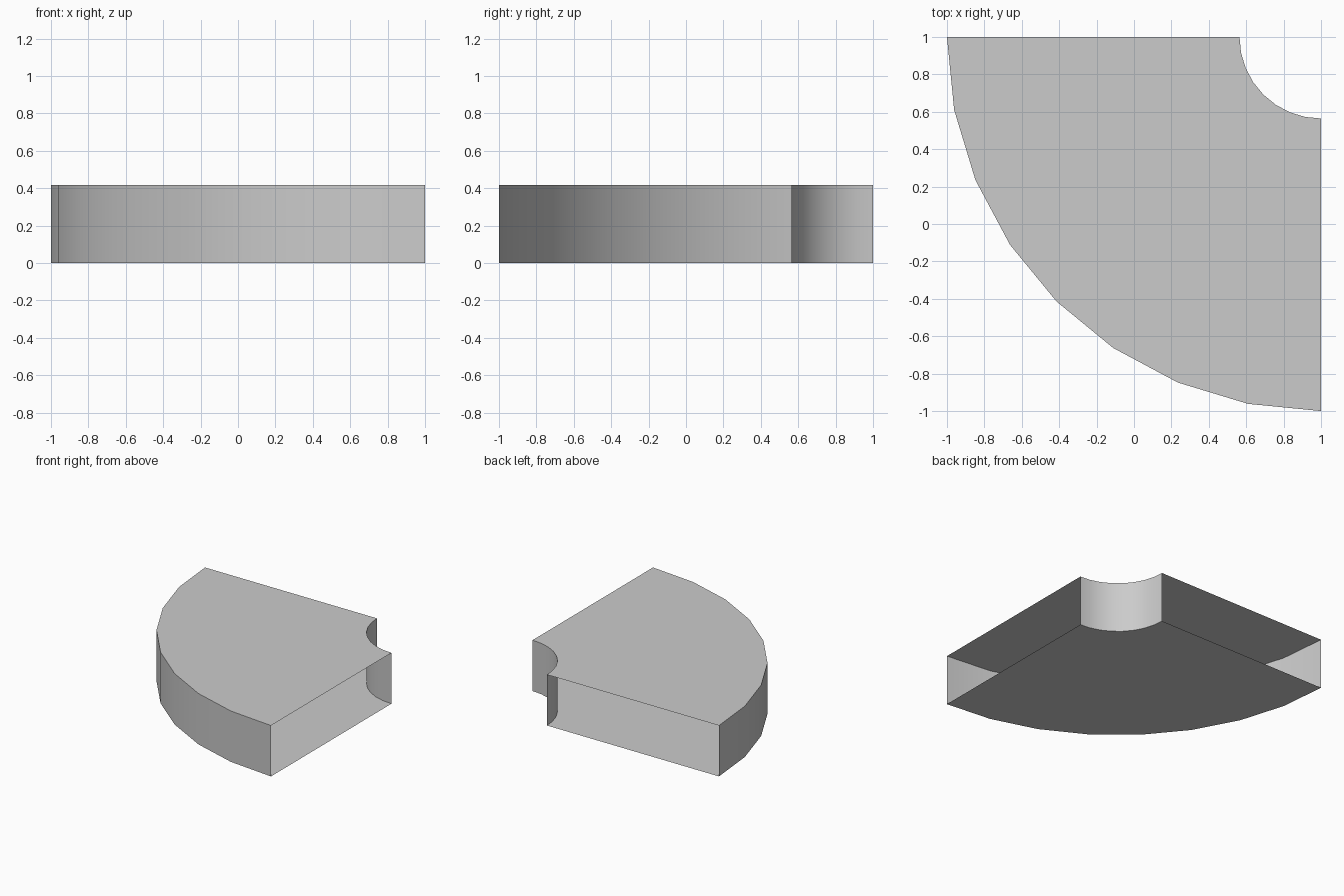
import bpy, bmesh
from math import cos, sin, pi, radians

if "Cube" in bpy.data.objects:
    bpy.data.objects.remove(bpy.data.objects["Cube"])

CX, CY = 1.0, 1.0            # centre of the quarter bend
R_OUT, R_IN, HEIGHT, SEGS = 2.0, 0.436, 0.418, 8

bm = bmesh.new()


def arc(radius, z):
    """Quarter arc of vertices from the back end to the right end."""
    return [bm.verts.new((CX - radius * cos(pi / 2 * i / SEGS),
                          CY - radius * sin(pi / 2 * i / SEGS), z))
            for i in range(SEGS + 1)]


out_low, out_top = arc(R_OUT, 0), arc(R_OUT, HEIGHT)
in_low, in_top = arc(R_IN, 0), arc(R_IN, HEIGHT)

# Duct walls: outer, top, inner, bottom; both ends stay open
loops = [out_low, out_top, in_top, in_low]
for a, b in zip(loops, loops[1:] + loops[:1]):
    for i in range(SEGS):
        bm.faces.new((a[i], b[i], b[i + 1], a[i + 1]))
bmesh.ops.recalc_face_normals(bm, faces=bm.faces)

# Make sure the shell faces outward
bm.faces.ensure_lookup_table()
bm.normal_update()
top = max(bm.faces, key=lambda f: f.calc_center_median().z)
if top.normal.z < 0:
    bmesh.ops.reverse_faces(bm, faces=bm.faces[:])

mesh = bpy.data.meshes.new("duct_elbow")
bm.to_mesh(mesh)
bm.free()
elbow = bpy.data.objects.new("duct_elbow", mesh)
bpy.context.collection.objects.link(elbow)

# Smooth curved walls, sharp rims
bpy.context.view_layer.objects.active = elbow
elbow.select_set(True)
bpy.ops.object.shade_smooth_by_angle(angle=radians(30))
